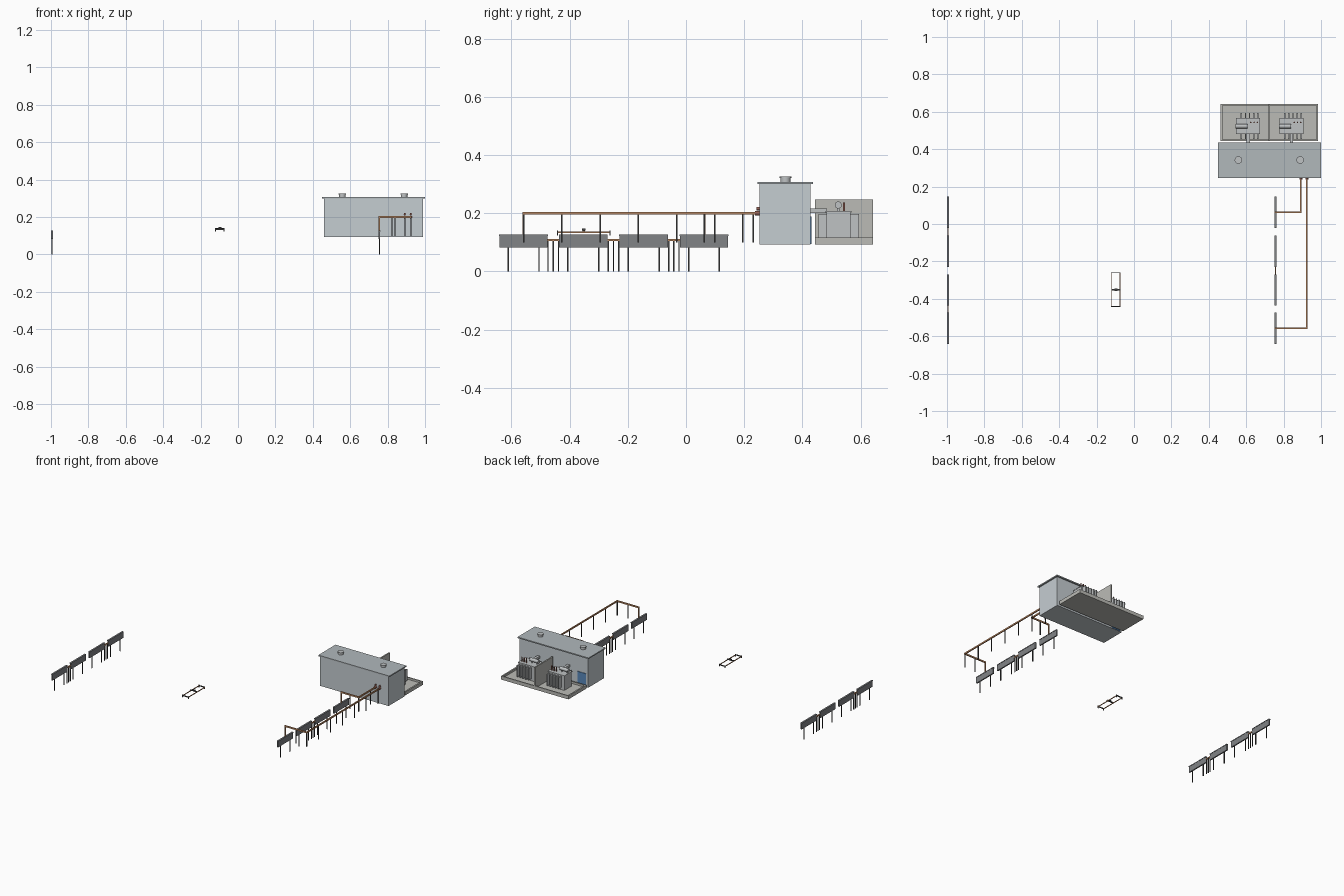
import bpy, math

if "Cube" in bpy.data.objects:
    bpy.data.objects.remove(bpy.data.objects["Cube"])

def mat(name, rgb):
    m = bpy.data.materials.new(name)
    m.diffuse_color = (*rgb, 1)
    m.use_nodes = True
    m.node_tree.nodes["Principled BSDF"].inputs["Base Color"].default_value = m.diffuse_color
    return m

WALL = mat("wall_grey", (0.56, 0.61, 0.64))
ROOF = mat("roof_grey", (0.44, 0.48, 0.50))
CONC = mat("concrete", (0.50, 0.50, 0.47))
STEEL = mat("steel", (0.52, 0.54, 0.55))
PANEL = mat("panel_dark", (0.22, 0.23, 0.24))
DARK = mat("dark_steel", (0.06, 0.06, 0.06))
COPPER = mat("copper", (0.55, 0.27, 0.13))
PORCELAIN = mat("porcelain", (0.30, 0.12, 0.09))
BLUE = mat("door_blue", (0.10, 0.25, 0.50))

def box(name, x, y, z, m):
    """Box from (min, max) pairs."""
    sx, sy, sz = x[1] - x[0], y[1] - y[0], z[1] - z[0]
    cx, cy, cz = sum(x) / 2, sum(y) / 2, sum(z) / 2
    me = bpy.data.meshes.new(name)
    v = [(i * sx / 2, j * sy / 2, k * sz / 2)
         for i in (-1, 1) for j in (-1, 1) for k in (-1, 1)]
    f = [(0, 1, 3, 2), (4, 6, 7, 5), (0, 4, 5, 1), (2, 3, 7, 6), (0, 2, 6, 4), (1, 5, 7, 3)]
    me.from_pydata(v, [], f)
    me.materials.append(m)
    ob = bpy.data.objects.new(name, me)
    ob.location = (cx, cy, cz)
    bpy.context.collection.objects.link(ob)
    return ob

def mid(c, w):
    return (c - w / 2, c + w / 2)

def cyl(name, loc, r, length, m, axis="z", sides=20):
    rot = {"z": (0, 0, 0), "x": (0, math.pi / 2, 0), "y": (math.pi / 2, 0, 0)}[axis]
    bpy.ops.mesh.primitive_cylinder_add(vertices=sides, radius=r, depth=length,
                                        location=loc, rotation=rot)
    ob = bpy.context.object
    ob.name = name
    ob.data.materials.append(m)
    bpy.ops.object.shade_smooth_by_angle()
    return ob

# Rows of panels on legs, with linked gaps between them
PANEL_Y = (-0.558, -0.353, -0.1455, 0.062)
GAP_Y = (-0.456, -0.249, -0.042)

def panel_row(tag, x, gaps):
    for y in PANEL_Y:
        box(tag + "_panel", mid(x, 0.009), mid(y, 0.166), (0.083, 0.124), PANEL)
        box(tag + "_panel_cap", mid(x, 0.012), mid(y, 0.168), (0.122, 0.127), PANEL)
        for s in (-1, 1):
            box(tag + "_leg", mid(x, 0.005), mid(y + s * 0.053, 0.005), (0, 0.083), DARK)
    for i in gaps:
        y = GAP_Y[i]
        box(tag + "_link_bar", mid(x, 0.006), mid(y, 0.042), (0.104, 0.112), COPPER)
        for d in (-0.018, 0, 0.018):
            box(tag + "_link_post", mid(x, 0.005), mid(y + d, 0.005), (0, 0.104), DARK)

panel_row("left_row", -0.994, (0, 2))
panel_row("right_row", 0.756, (1,))

# Main building
box("building_walls", (0.46, 0.99), (0.253, 0.427), (0.0925, 0.301), WALL)
box("roof", (0.45, 1.0), (0.246, 0.437), (0.300, 0.308), ROOF)
box("door", (0.475, 0.54), (0.426, 0.431), (0.094, 0.188), BLUE)
for x in (0.558, 0.888):
    cyl("roof_vent", (x, 0.342, 0.315), 0.017, 0.016, STEEL)
    cyl("roof_vent_cap", (x, 0.342, 0.323), 0.02, 0.005, STEEL)

# Transformer yard: floor, kerb, partition
box("yard_floor", (0.462, 0.985), (0.443, 0.642), (0.0925, 0.103), CONC)
for x in (0.467, 0.980):
    box("yard_kerb_side", mid(x, 0.010), (0.443, 0.642), (0.0925, 0.117), CONC)
for y in (0.447, 0.638):
    box("yard_kerb_long", (0.462, 0.985), mid(y, 0.008), (0.0925, 0.117), CONC)
box("yard_partition", mid(0.7235, 0.009), (0.443, 0.642), (0.0925, 0.248), CONC)

# Two transformers
def transformer(cx):
    box("transformer_tank", mid(cx, 0.125), (0.483, 0.565), (0.103, 0.202), STEEL)
    box("transformer_lid", mid(cx, 0.129), (0.480, 0.568), (0.202, 0.207), STEEL)
    for i in range(5):
        x = cx - 0.036 + i * 0.022
        for a, b in ((0.455, 0.483), (0.565, 0.594)):
            box("radiator_fin", mid(x, 0.007), (a, b), (0.117, 0.197), STEEL)
    cyl("oil_reservoir", (cx - 0.035, 0.523, 0.228), 0.012, 0.064, STEEL, "x")
    for d in (-0.055, -0.015):
        box("reservoir_stand", mid(cx + d, 0.006), mid(0.523, 0.008), (0.205, 0.222), STEEL)
    for i in range(3):
        cyl("bushing", (cx + 0.014 + i * 0.018, 0.543, 0.221), 0.004, 0.032, PORCELAIN, sides=12)
    box("cable_duct", mid(cx, 0.018), (0.425, 0.485), (0.200, 0.216), STEEL)

transformer(0.610)
transformer(0.842)

# Raised busbars from the building to the right row
def busbar(tag, x, y_end, posts):
    z = (0.195, 0.205)
    box(tag + "_long_bar", mid(x, 0.007), (y_end - 0.0035, 0.25), z, COPPER)
    box(tag + "_cross_bar", (0.7525, x), mid(y_end, 0.007), z, COPPER)
    box(tag + "_drop_bar", mid(0.756, 0.007), mid(y_end, 0.007), (0.12, 0.205), COPPER)
    for i in range(posts):
        box(tag + "_post", mid(x, 0.005), mid(y_end + i * 0.1315, 0.005), (0.1, 0.196), DARK)
    box(tag + "_cross_post", mid((x + 0.756) / 2, 0.005), mid(y_end, 0.005), (0.1, 0.196), DARK)
    cyl(tag + "_wall_bushing", (x, 0.246, 0.2), 0.008, 0.018, PORCELAIN, "y", 16)
    cyl(tag + "_wall_terminal", (x, 0.249, 0.216), 0.006, 0.012, PORCELAIN, "y", 16)

busbar("far_bus", 0.924, -0.558, 7)
busbar("near_bus", 0.892, 0.063, 2)

# Travelling crane frame in the middle
CX, CY = -0.0975, -0.351
for s in (-1, 1):
    box("crane_girder", mid(CX + s * 0.022, 0.004), mid(CY, 0.18), (0.132, 0.137), COPPER)
    box("crane_end_beam", mid(CX, 0.049), mid(CY + s * 0.0905, 0.004), (0.132, 0.139), DARK)
    for t in (-1, 1):
        box("crane_foot", mid(CX + t * 0.022, 0.005), mid(CY + s * 0.0905, 0.004), (0.124, 0.141), DARK)
box("crane_trolley", mid(CX, 0.048), mid(CY, 0.009), (0.137, 0.142), DARK)
box("crane_hoist", mid(CX, 0.016), mid(CY, 0.012), (0.140, 0.147), DARK)
